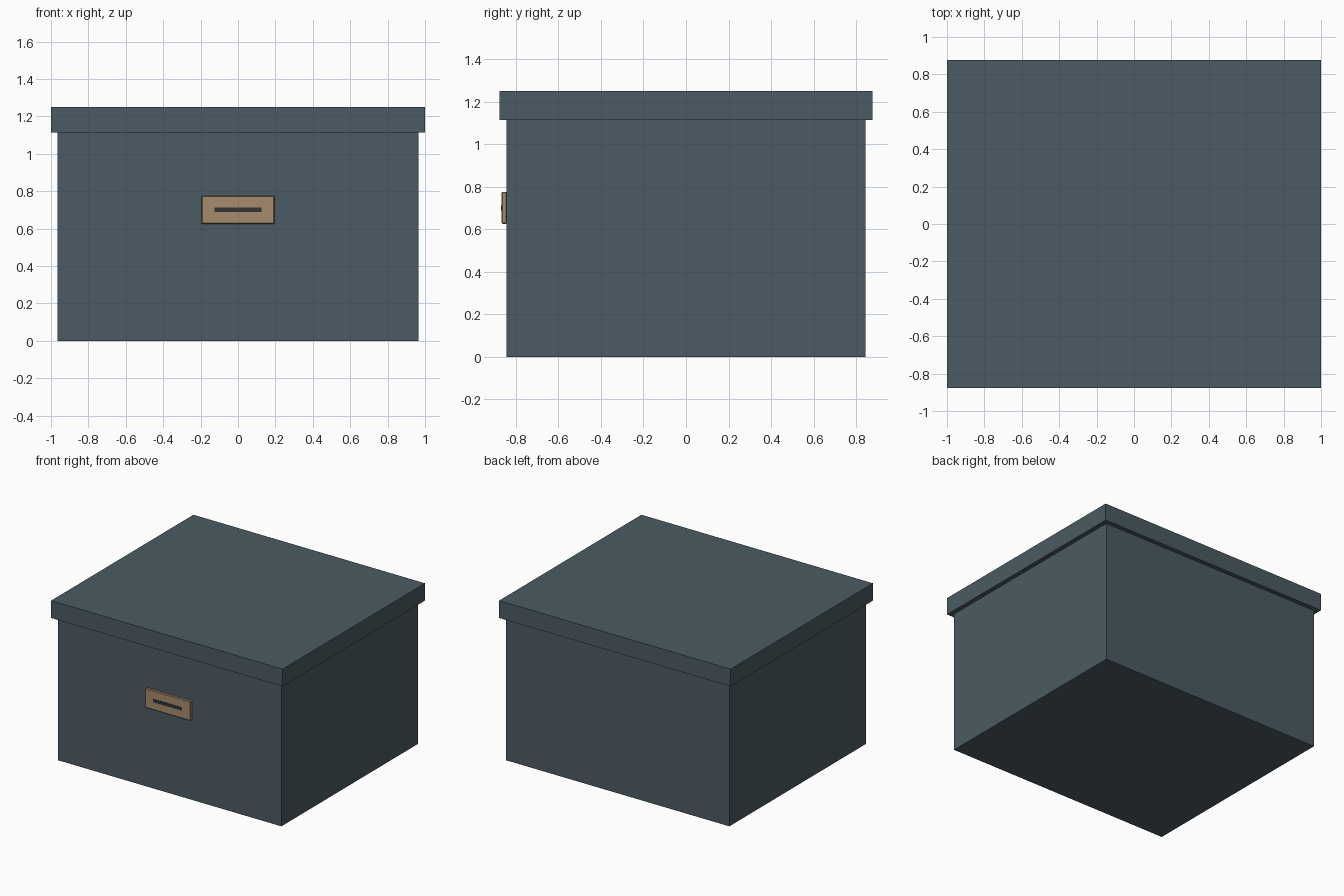
import bpy

if "Cube" in bpy.data.objects:
    bpy.data.objects.remove(bpy.data.objects["Cube"])


def material(name, rgb):
    m = bpy.data.materials.new(name)
    m.diffuse_color = (*rgb, 1.0)
    m.use_nodes = True
    m.node_tree.nodes["Principled BSDF"].inputs["Base Color"].default_value = m.diffuse_color
    return m


def box(name, lo, hi, mat, bevel=0.0):
    """Axis-aligned block between two corners."""
    bpy.ops.mesh.primitive_cube_add(
        size=1, location=[(a + b) / 2 for a, b in zip(lo, hi)])
    ob = bpy.context.object
    ob.name = name
    ob.scale = [b - a for a, b in zip(lo, hi)]
    bpy.ops.object.transform_apply(location=False, rotation=False, scale=True)
    ob.data.materials.append(mat)
    if bevel:
        mod = ob.modifiers.new("edge_bevel", 'BEVEL')
        mod.width = bevel
        mod.segments = 1
    return ob


slate = material("slate_card", (0.07, 0.105, 0.125))
tan = material("tan_plate", (0.38, 0.26, 0.15))
dark = material("dark_slot", (0.03, 0.035, 0.038))

# Box body and overhanging lid
box("box_body", (-0.965, -0.843, 0), (0.965, 0.843, 1.115), slate)
box("lid", (-1, -0.878, 1.115), (1, 0.878, 1.25), slate)

# Handle plate on the front with its raised dark slot
box("handle_plate", (-0.195, -0.867, 0.626), (0.195, -0.842, 0.776), tan, 0.004)
box("handle_slot", (-0.125, -0.871, 0.688), (0.125, -0.860, 0.712), dark)
